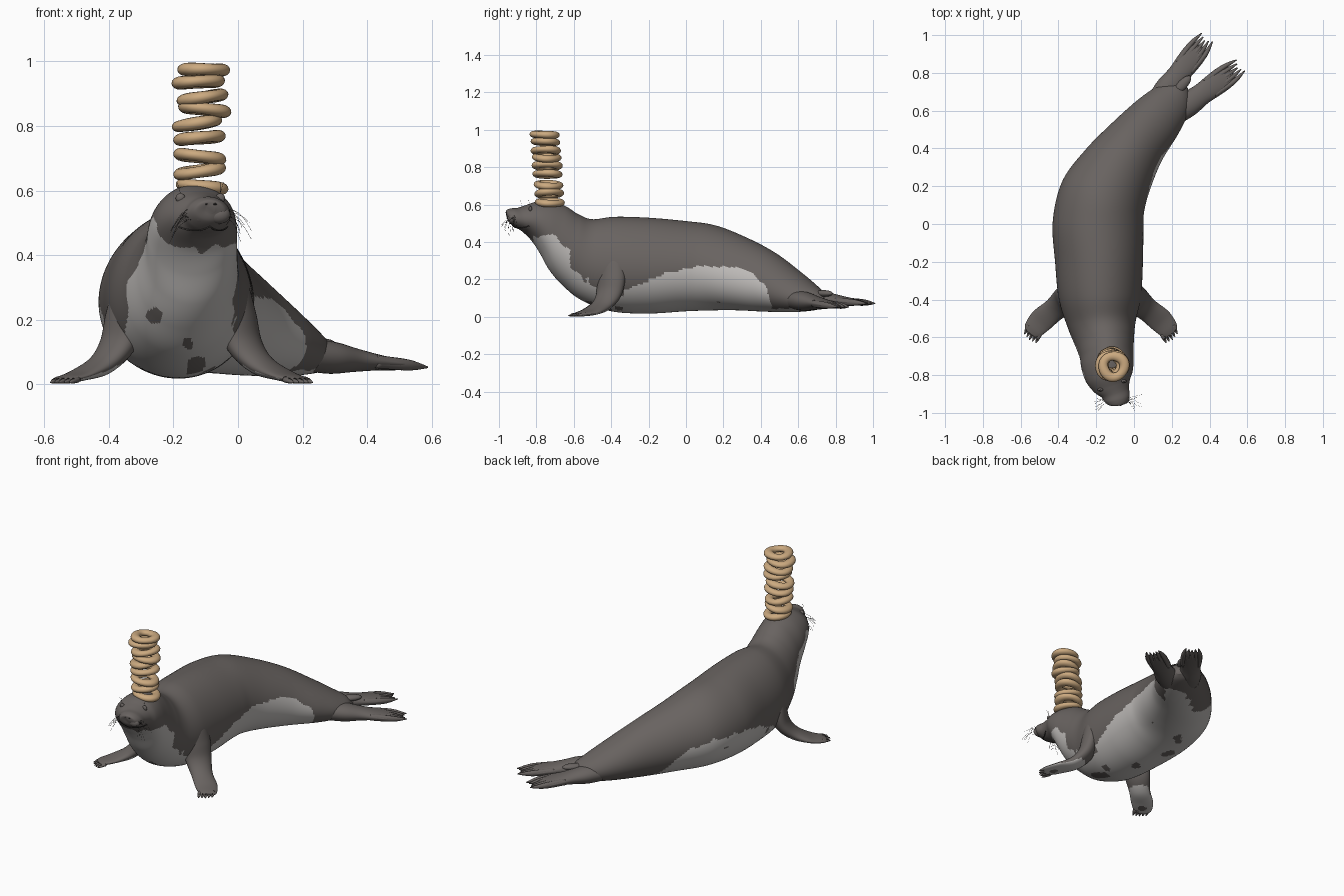
import bpy, bmesh, math, random
from mathutils import Vector, Matrix, noise

random.seed(4)
if "Cube" in bpy.data.objects:
    bpy.data.objects.remove(bpy.data.objects["Cube"], do_unlink=True)


def material(name, rgb):
    mat = bpy.data.materials.new(name)
    mat.use_nodes = True
    color = (*rgb, 1)
    mat.diffuse_color = color
    bsdf = mat.node_tree.nodes["Principled BSDF"]
    bsdf.inputs["Base Color"].default_value = color
    bsdf.inputs["Roughness"].default_value = .7
    return mat


SKIN = material("dark grey fur", (.14, .125, .118))
PALE = material("pale belly fur", (.52, .5, .485))
DARK = material("charcoal", (.04, .037, .035))
BREAD = material("tan dough", (.6, .4, .215))


def add_object(name, bm, mats):
    bmesh.ops.recalc_face_normals(bm, faces=bm.faces)
    for face in bm.faces:
        face.smooth = True
    mesh = bpy.data.meshes.new(name)
    bm.to_mesh(mesh)
    bm.free()
    for mat in mats:
        mesh.materials.append(mat)
    obj = bpy.data.objects.new(name, mesh)
    bpy.context.collection.objects.link(obj)


def spline(rows, t):
    """Smooth interpolation through rows of vectors."""
    last = len(rows) - 1
    i = min(int(t), last - 1)
    f = t - i
    a, b, c, d = (rows[min(max(i + k, 0), last)] for k in (-1, 0, 1, 2))
    return [(q * 2 + (r - p) * f + (p * 2 - q * 5 + r * 4 - s) * f * f
             + (q * 3 - p - r * 3 + s) * f ** 3) / 2 for p, q, r, s in zip(a, b, c, d)]


def ring_point(frames, t, angle):
    """Surface point; angle 0 is the top, positive goes to the left side."""
    centre, up, side = spline(frames, t)
    return centre + up * math.cos(angle) + side * math.sin(angle) * (1 - .07 * math.cos(angle))


def loft(name, frames, steps, segs, mats, rule=None):
    bm = bmesh.new()
    span = len(frames) - 1
    rings = [[bm.verts.new(ring_point(frames, span * i / steps, math.tau * j / segs))
              for j in range(segs)] for i in range(steps + 1)]
    for r0, r1 in zip(rings, rings[1:]):
        for j in range(segs):
            k = (j + 1) % segs
            bm.faces.new((r0[j], r0[k], r1[k], r1[j]))
    bm.faces.new(rings[0])
    bm.faces.new(rings[-1])
    bmesh.ops.recalc_face_normals(bm, faces=bm.faces)
    if rule:
        bm.normal_update()
        for face in bm.faces:
            face.material_index = rule(face.calc_center_median(), face.normal)
    add_object(name, bm, mats)


def tangents(points):
    return [(points[min(i + 1, len(points) - 1)] - points[max(i - 1, 0)]).normalized()
            for i in range(len(points))]


def paddle(name, rows, hint, mats, steps=10, segs=12, rule=None):
    """Flattened limb; rows are (position, half thickness, half width)."""
    points = [Vector(r[0]) for r in rows]
    frames = []
    for (_, thick, width), p, t in zip(rows, points, tangents(points)):
        side = (Vector(hint) - t * t.dot(Vector(hint))).normalized()
        frames.append((p, t.cross(side) * thick, side * width))
    loft(name, frames, steps, segs, mats, rule)


def ball(name, loc, scale, mat, turn=0):
    bm = bmesh.new()
    bmesh.ops.create_uvsphere(bm, u_segments=20, v_segments=12, radius=1)
    bm.transform(Matrix.Translation(loc) @ Matrix.Rotation(turn, 4, "Z")
                 @ Matrix.Diagonal((*scale, 1)))
    add_object(name, bm, [mat])


def strands(name, paths, radius, mat):
    data = bpy.data.curves.new(name, "CURVE")
    data.dimensions = "3D"
    data.bevel_depth = radius
    data.bevel_resolution = 1
    for path in paths:
        sp = data.splines.new("POLY")
        sp.points.add(len(path) - 1)
        for point, co in zip(sp.points, path):
            point.co = (*co, 1)
    data.materials.append(mat)
    bpy.context.collection.objects.link(bpy.data.objects.new(name, data))


# Body stations from nose to tail: x, top y, top z, bottom y, bottom z, half width
STATIONS = [
    (-.085, -.962, .555, -.955, .53, .015), (-.085, -.96, .57, -.945, .505, .047),
    (-.09, -.935, .58, -.915, .48, .068), (-.1, -.9, .583, -.88, .463, .078),
    (-.115, -.86, .595, -.855, .445, .1), (-.13, -.8, .615, -.82, .405, .125),
    (-.14, -.72, .615, -.78, .34, .138), (-.145, -.645, .592, -.73, .25, .143),
    (-.155, -.575, .548, -.66, .17, .157), (-.17, -.5, .522, -.56, .09, .18),
    (-.18, -.38, .535, -.4, .03, .217), (-.185, -.2, .53, -.2, .018, .232),
    (-.19, 0, .512, 0, .03, .24), (-.162, .15, .49, .15, .035, .23),
    (-.085, .3, .43, .28, .035, .2), (.015, .45, .35, .42, .028, .165),
    (.125, .58, .25, .55, .025, .14), (.2, .665, .18, .64, .03, .11),
    (.245, .71, .14, .7, .04, .07), (.27, .735, .1, .73, .06, .02)]
tops = [Vector((r[0], r[1], r[2])) for r in STATIONS]
bottoms = [Vector((r[0], r[3], r[4])) for r in STATIONS]
middles = [(a + b) / 2 for a, b in zip(tops, bottoms)]
BODY = [(m, (a - b) / 2, Vector((t.y, -t.x, 0)).normalized() * r[5])
        for m, a, b, t, r in zip(middles, tops, bottoms, tangents(middles), STATIONS)]

EDGE = [(-.5, .24), (-.36, .13), (-.25, .165), (-.1, .24), (.02, .268), (.25, .268),
        (.36, .235), (.43, .16), (.46, .05), (.62, .035)]
CHEST_SPOTS = [(-.26, .21, .022), (-.155, .12, .019), (-.13, .055, .03)]
BELLY_SPOTS = [(-.25, .01, .038), (-.17, .19, .024), (-.21, .15, .022), (.02, .17, .012),
               (-.17, -.195, .026), (-.09, -.36, .02)]
SIDE_SPOTS = [(-.23, .15, .022), (.17, .2, .011)]


def fur(p, n):
    """Pale chest and belly with ragged edges and dark spots."""
    wobble = .015 * noise.noise(p * 22)
    limit = 0
    if -.84 < p.y < -.5:
        off = -.12 - p.x
        limit = min(.27 - (p.y + .52) * .88, .41 + (.7 * off if off > 0 else -.25 * off))
    for (y0, z0), (y1, z1) in zip(EDGE, EDGE[1:]):
        if y0 <= p.y <= y1:
            limit = z0 + (z1 - z0) * (p.y - y0) / (y1 - y0)
    # Dark bands run down the shoulders into the flippers
    if -.62 < p.y < -.33 and not -.345 < p.x + wobble < -.015:
        limit = .05
    spotted = any(math.hypot(p.x - x, p.z - z) < r + wobble
                  for x, z, r in CHEST_SPOTS if p.y < -.4)
    spotted |= any(math.hypot(p.x - x, p.y - y) < r + wobble
                   for x, y, r in BELLY_SPOTS if p.z < .08 and p.y > -.45)
    spotted |= any(math.hypot(p.y - y, p.z - z) < r for y, z, r in SIDE_SPOTS if p.x < -.25)
    return int(p.z < limit + wobble and not spotted)


loft("body", BODY, 260, 140, [SKIN, PALE], fur)

# Face
for s, label in ((-1, "right"), (1, "left")):
    eye = ring_point(BODY, 4.1, s * .74)
    ball(label + "_eye", eye, (.015, .009, .015), SKIN)
    ball(label + "_muzzle_pad", (-.087 + s * .028, -.928, .525), (.036, .026, .028), SKIN)
    ball(label + "_nostril", (-.085 + s * .014, -.96, .558), (.006, .004, .003), DARK, s * .4)
    pad = Vector((-.087 + s * .055, -.935, .525))
    hairs = []
    for i in range(9):
        root = pad + Vector((0, random.uniform(-.01, .025), random.uniform(-.02, .02)))
        reach = random.uniform(.03, .075)
        drop = random.uniform(.02, .1)
        back = random.uniform(-.055, .02)
        hairs.append([root + Vector((s * reach * f, back * f, .015 * f - drop * f * f))
                      for f in (0, .25, .5, .75, 1)])
    strands(label + "_whiskers", hairs, .0005, DARK)
    strands(label + "_brow_hairs", [[eye + Vector((s * .01 * k * f, -.01 * f, .015 + .035 * f))
                                     for f in (0, .5, 1)] for k in (0, 1)], .0005, DARK)
mouth = [ring_point(BODY, 1.6 + 2 * abs(k) / 8, math.pi - k * .13) for k in range(-8, 9)]
strands("mouth", [mouth], .003, DARK)


# Front flippers, mirrored about the chest
def underside(p, n):
    spot = math.hypot(abs(p.x + .175) - .335, p.y + .535) < .024
    return int(n.z < -.55 and p.z < .06 and p.y > -.58 and not spot)


ARM = [(.09, -.4, .42, .035, .05), (.14, -.4, .32, .052, .075), (.17, -.402, .21, .052, .085),
       (.198, -.415, .12, .045, .075), (.248, -.455, .06, .033, .062),
       (.315, -.51, .028, .018, .064), (.36, -.56, .015, .012, .052), (.374, -.58, .012, .007, .034)]
for s, label in ((-1, "right"), (1, "left")):
    rows = [((-.175 + s * x, y, z), th, w) for x, y, z, th, w in ARM]
    across = Vector((s * .55, .83, 0))
    paddle(label + "_front_flipper", rows, across, [SKIN, PALE], 60, 40, underside)
    ahead = Vector((s * .45, -.89, 0))
    wide = Vector((s * .78, .62, 0))
    for k in range(-2, 3):
        root = Vector((-.175 + s * .352, -.56, .015)) + wide * k * .019
        tip = root + ahead * (.06 - .004 * abs(k)) + Vector((0, 0, -.009))
        paddle(f"{label}_front_toe_{k + 3}", [(root, .01, .012), (root.lerp(tip, .6), .007, .009),
               (tip, .002, .002)], wide, [SKIN], 6, 10)
        paddle(f"{label}_front_claw_{k + 3}", [(root.lerp(tip, .5) + Vector((0, 0, .006)), .004, .004),
               (tip, .001, .001)], wide, [DARK], 3, 8)

# Hind flippers grow out of the rump and end in nearly parallel toes
SHAPE = ((0, .05, .06), (.2, .05, .066), (.4, .037, .058), (.58, .026, .062),
         (.74, .018, .063), (.86, .008, .052))
for label, base, tip in (("left", (.22, .585, .09), (.565, .84, .053)),
                         ("right", (.13, .655, .095), (.387, .988, .072))):
    base, tip = Vector(base), Vector(tip)
    along = tip - base
    wide = Vector((along.y, -along.x, 0)).normalized()
    paddle(label + "_hind_flipper", [(base + along * f, th, w) for f, th, w in SHAPE],
           wide, [SKIN], 30, 28)
    for k in range(-2, 3):
        root = base + along * .52 + wide * k * .022
        end = base + along * (1 - .025 * (2 - abs(k))) + wide * k * .018
        mid = root.lerp(end, .6) + wide * k * .004
        paddle(f"{label}_hind_toe_{k + 3}", [(root, .02, .015), (mid, .017, .014),
               (end, .003, .003)], wide, [SKIN], 10, 12)
ball("tail", (.255, .735, .125), (.026, .065, .018), SKIN, -.75)

# Stack of dough rings balanced on the head, bottom to top: x, z, sideways tilt
STACK = [(-.112, .612, .11), (-.12, .66, -.16), (-.12, .705, .13), (-.12, .763, -.1),
         (-.125, .808, -.16), (-.105, .852, .12), (-.11, .888, -.15), (-.125, .936, -.06),
         (-.107, .974, .01)]
for i, (x, z, tilt) in enumerate(STACK):
    bm = bmesh.new()
    grid = []
    phase = random.uniform(0, math.tau)
    for a in range(40):
        u = math.tau * a / 40
        minor = .025 + .002 * math.sin(u * 2 + phase)
        major = .056 + .002 * math.sin(u * 3 + phase)
        grid.append([bm.verts.new(((major + minor * math.cos(v)) * math.cos(u),
                                   (major + minor * math.cos(v)) * math.sin(u),
                                   minor * .76 * math.sin(v)))
                     for v in (math.tau * b / 16 for b in range(16))])
    for a in range(40):
        for b in range(16):
            n0, n1 = grid[a], grid[(a + 1) % 40]
            bm.faces.new((n0[b], n1[b], n1[(b + 1) % 16], n0[(b + 1) % 16]))
    lean = random.uniform(-.05, .05)
    bm.transform(Matrix.Translation((x, -.73 - .003 * i, z)) @ Matrix.Rotation(tilt, 4, "Y")
                 @ Matrix.Rotation(lean, 4, "X"))
    add_object(f"dough_ring_{i + 1}", bm, [BREAD])
